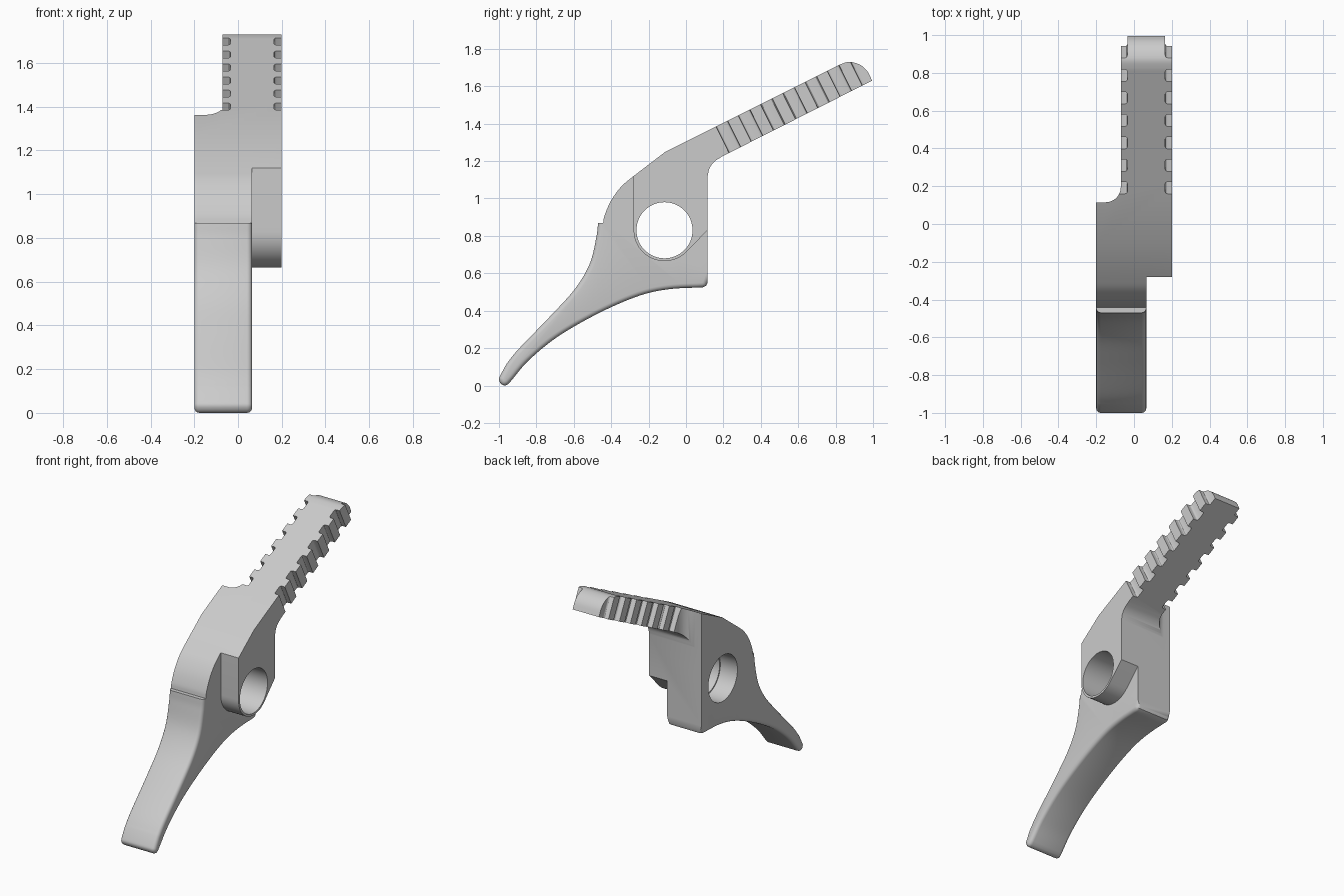
import bpy, bmesh, math
from mathutils import Matrix, Vector

cube = bpy.data.objects.get("Cube")
if cube:
    bpy.data.objects.remove(cube, do_unlink=True)

grey = bpy.data.materials.new("light grey")
grey.use_nodes = True
grey.diffuse_color = (0.6, 0.6, 0.6, 1)
grey.node_tree.nodes["Principled BSDF"].inputs["Base Color"].default_value = (0.6, 0.6, 0.6, 1)

X, Y, Z = Vector((1, 0, 0)), Vector((0, 1, 0)), Vector((0, 0, 1))
SIDE = (Y, Z, X)          # profile in y-z, extruded along x
PLAN = (X, Y, Z)          # profile in x-y, extruded along z


def spline(pts, n=6):
    """Smooth curve through the points."""
    p = [Vector(q) for q in pts]
    p = [2 * p[0] - p[1]] + p + [2 * p[-1] - p[-2]]
    out = []
    for a, b, c, d in zip(p, p[1:], p[2:], p[3:]):
        for i in range(n):
            t = i / n
            out.append((2 * b + (c - a) * t + (2 * a - 5 * b + 4 * c - d) * t * t
                        + (3 * b - a - 3 * c + d) * t ** 3) / 2)
    return out + [p[-2]]


def arc(cx, cy, r, start, end, n=10):
    angles = [math.radians(start + (end - start) * i / n) for i in range(n + 1)]
    return [Vector((cx + r * math.cos(a), cy + r * math.sin(a))) for a in angles]


def prisms(name, profiles, lo, hi, axes, origin=Vector()):
    """One object made of extruded profiles."""
    u, v, w = axes
    bm = bmesh.new()
    for pts in profiles:
        base = [bm.verts.new(origin + u * p[0] + v * p[1] + w * lo) for p in pts]
        face = bm.faces.new(base)
        new = bmesh.ops.extrude_face_region(bm, geom=[face])["geom"]
        bmesh.ops.translate(bm, vec=w * (hi - lo),
                            verts=[g for g in new if isinstance(g, bmesh.types.BMVert)])
    bmesh.ops.recalc_face_normals(bm, faces=bm.faces)
    mesh = bpy.data.meshes.new(name)
    bm.to_mesh(mesh)
    bm.free()
    obj = bpy.data.objects.new(name, mesh)
    bpy.context.collection.objects.link(obj)
    return obj


def cut(obj, cutter):
    mod = obj.modifiers.new("cut", "BOOLEAN")
    mod.operation, mod.solver, mod.object = "DIFFERENCE", "EXACT", cutter
    bpy.context.view_layer.objects.active = obj
    bpy.ops.object.modifier_apply(modifier=mod.name)
    bpy.data.objects.remove(cutter, do_unlink=True)


# Full side profile: finger blade, hub and arm
BACK, STEP = 0.115, 0.868
underside = spline([(0.09, 0.525), (-0.09, 0.515), (-0.25, 0.48), (-0.46, 0.39),
                    (-0.68, 0.265), (-0.84, 0.135), (-0.935, 0.025)])
tip = spline([(-0.95, 0.008), (-0.97, 0), (-0.99, 0.01), (-1, 0.035), (-0.99, 0.06)], 3)
front = spline([(-0.96, 0.115), (-0.895, 0.195), (-0.73, 0.366), (-0.595, 0.515),
                (-0.515, 0.65), (-0.48, 0.79), (-0.47, STEP)])
shoulder = spline([(-0.443, STEP), (-0.435, 0.91), (-0.4, 0.99), (-0.345, 1.065), (-0.28, 1.12)], 4)
arm_end = spline([(0.79, 1.7), (0.83, 1.719), (0.875, 1.73), (0.93, 1.715), (0.97, 1.68), (0.995, 1.63)], 4)
inner = spline([(0.19, 1.223), (0.15, 1.195), (0.125, 1.16), (BACK, 1.115)], 4)
outline = underside + tip + front + shoulder + [(-0.11, 1.25)] + arm_end + inner + [
    (BACK, 0.55), (0.108, 0.533)]
lever = prisms("lever", [outline], -0.2, 0.2, SIDE)

# Leave a narrow boss on the left side, around the pivot
HUB = (-0.115, 0.83)
boss = arc(*HUB, 0.165, -44.2, -180, 20)
cut(lever, prisms("side_cutter", [[(-1.3, -0.3), (0.4, -0.3), (0.4, 0.83), (BACK, 0.83)] + boss
                                  + [(-0.28, 1.6), (-1.3, 1.6)]], 0.065, 0.4, SIDE))

# Narrow the arm with a rounded inner corner
cut(lever, prisms("arm_cutter", [[(-0.4, BACK)] + arc(-0.15, BACK + 0.08, 0.08, -90, 0)
                                 + [(-0.07, 1.3), (-0.4, 1.3)]], 0.9, 2, PLAN))

# Round the long edges of the finger blade
bm = bmesh.new()
bm.from_mesh(lever.data)


def blade_edge(e):
    a, b = (v.co for v in e.verts)
    on_side = any(abs(a.x - x) < 1e-4 and abs(b.x - x) < 1e-4 for x in (-0.2, 0.065))
    vertical_back = min(a.y, b.y) > BACK - 0.003
    low = min(a.z, b.z) < STEP - 1e-3
    return (on_side and low and not vertical_back and len(e.link_faces) == 2
            and e.calc_face_angle_signed() > 0.3)


bmesh.ops.bevel(bm, geom=[e for e in bm.edges if blade_edge(e)], offset=0.024,
                segments=4, profile=0.5, affect="EDGES", clamp_overlap=False)
bm.to_mesh(lever.data)
bm.free()

# Pivot hole with a shallow counterbore
for radius, depth in ((0.15, 0.5), (0.158, -0.07)):
    cut(lever, prisms("hole_cutter", [arc(*HUB, radius, 0, 360, 64)[:-1]], -0.5, depth, SIDE))

# Grip notches along both edges of the arm, open after the last tooth
tilt = math.atan(0.497)
along = Vector((0, math.cos(tilt), math.sin(tilt)))
up = along.cross(X) * -1
notches = []
for i in range(7):
    s = i * 0.133
    e = s + (0.07 if i < 6 else 0.4)
    r = 0.012
    shape = ([(s, -0.2)] + arc(s + r, -0.035 - r, r, 180, 90, 3)
             + arc(e - r, -0.035 - r, r, 90, 0, 3) + [(e, -0.2)])
    notches += [shape, [(p[0], 0.13 - p[1]) for p in shape]]
cut(lever, prisms("notch_cutter", notches, -0.25, 0.15, (along, X, up), Vector((0, 0.16, 1.385))))

# Finish
lever.data.materials.clear()
lever.data.materials.append(grey)
bpy.ops.object.select_all(action="DESELECT")
lever.select_set(True)
bpy.context.view_layer.objects.active = lever
bpy.ops.object.shade_smooth_by_angle(angle=math.radians(30))
